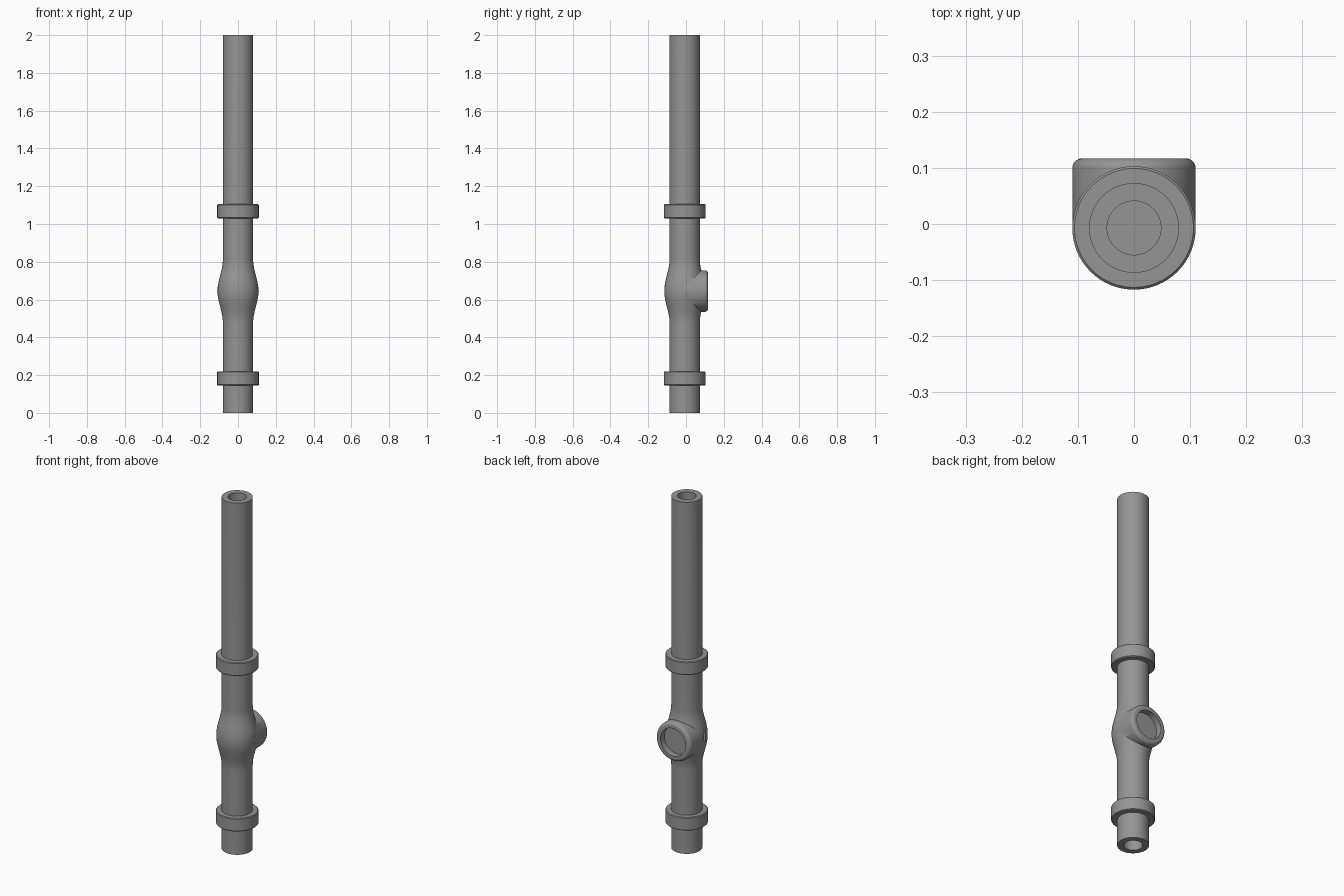
import bpy, bmesh, math
from mathutils import Matrix

if "Cube" in bpy.data.objects:
    bpy.data.objects.remove(bpy.data.objects["Cube"])

AXIS_Y = -0.007      # pipe axis
PORT_Z = 0.645       # height of the side port
SEG = 64

grey = bpy.data.materials.new("pipe grey")
grey.diffuse_color = (0.3, 0.3, 0.3, 1)
grey.use_nodes = True
grey.node_tree.nodes["Principled BSDF"].inputs["Base Color"].default_value = grey.diffuse_color


def lathe(name, profile, matrix):
    """Revolve (radius, height) points around z; radius 0 makes a pole."""
    bm = bmesh.new()
    rings = []
    for r, h in profile:
        n = SEG if r > 0 else 1
        rings.append([bm.verts.new((r * math.cos(2 * math.pi * i / SEG),
                                    r * math.sin(2 * math.pi * i / SEG), h)) for i in range(n)])
    for a, b in zip(rings, rings[1:] + rings[:1]):
        if len(a) == len(b) == 1:
            continue
        for i in range(SEG):
            j = (i + 1) % SEG
            quad = [a[i % len(a)], a[j % len(a)], b[j % len(b)], b[i % len(b)]]
            bm.faces.new(list(dict.fromkeys(quad)))
    bmesh.ops.recalc_face_normals(bm, faces=bm.faces)
    mesh = bpy.data.meshes.new(name)
    bm.to_mesh(mesh)
    bm.free()
    mesh.materials.append(grey)
    obj = bpy.data.objects.new(name, mesh)
    obj.matrix_world = matrix
    bpy.context.collection.objects.link(obj)
    return obj


def smooth(obj):
    bpy.ops.object.select_all(action='DESELECT')
    obj.select_set(True)
    bpy.context.view_layer.objects.active = obj
    bpy.ops.object.shade_smooth_by_angle(angle=math.radians(35))


upright = Matrix.Translation((0, AXIS_Y, 0))
backward = Matrix.Translation((0, AXIS_Y, PORT_Z)) @ Matrix.Rotation(-math.pi / 2, 4, 'X')

# Pipe with blind bores at both ends and a swelling around the port
bulge = []
for i in range(25):
    t = -1 + i / 12
    bulge.append((0.08 + 0.028 * math.cos(t * math.pi / 2) ** 2, PORT_Z + 0.17 * t))
pipe = lathe("pipe", [(0, 0.18), (0.048, 0.18), (0.048, 0), (0.08, 0)] + bulge +
             [(0.08, 2), (0.048, 2), (0.048, 1.07), (0, 1.07)], upright)

# Side port with a rounded rim
R, END, F = 0.11, 0.124, 0.018
rim = [(R - F + F * math.cos(a * math.pi / 12), END - F + F * math.sin(a * math.pi / 12))
       for a in range(7)]
port = lathe("side_port", [(0, 0), (R, 0)] + rim + [(0, END)], backward)

# Round recess in the port
recess = lathe("recess_cutter", [(0, 0.09), (0.078, 0.09), (0.078, 0.2), (0, 0.2)], backward)

for obj, operation in ((port, 'UNION'), (recess, 'DIFFERENCE')):
    mod = pipe.modifiers.new(operation.title(), 'BOOLEAN')
    mod.object, mod.operation, mod.solver = obj, operation, 'EXACT'
    bpy.context.view_layer.objects.active = pipe
    bpy.ops.object.modifier_apply(modifier=mod.name)
    bpy.data.objects.remove(obj)
smooth(pipe)

# Coupling collars
for name, z in (("lower_collar", 0.145), ("upper_collar", 1.03)):
    c, h = 0.004, 0.075
    smooth(lathe(name, [(0.078, z), (0.11 - c, z), (0.11, z + c), (0.11, z + h - c),
                        (0.11 - c, z + h), (0.078, z + h)], upright))
